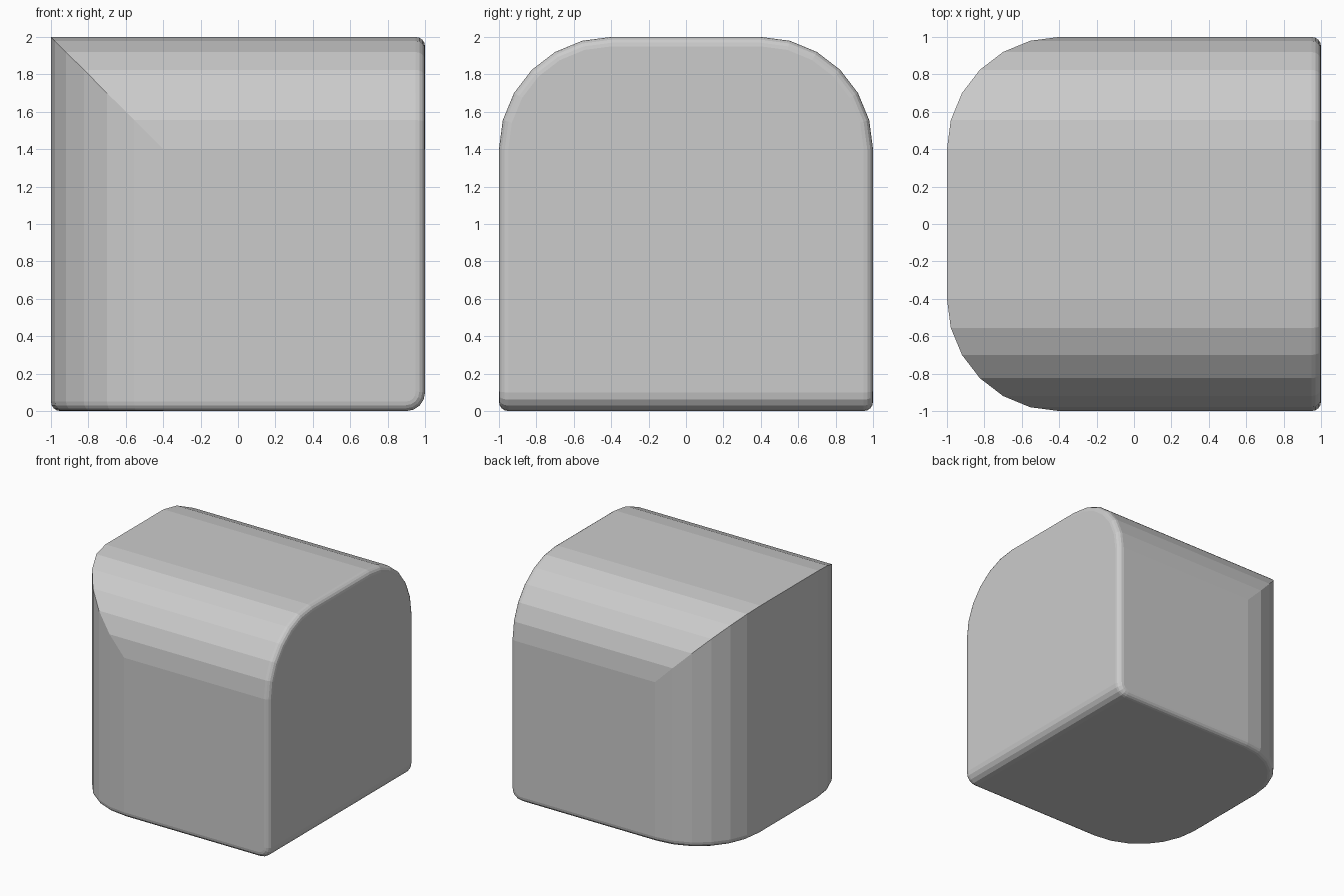
import bpy, bmesh
from math import sin, cos, pi
from mathutils import Vector

if "Cube" in bpy.data.objects:
    bpy.data.objects.remove(bpy.data.objects["Cube"])

bm = bmesh.new()
bmesh.ops.create_cube(bm, size=2)
bmesh.ops.translate(bm, verts=bm.verts, vec=(0, 0, 1))


def round_edge(corner, a, b, radius, segments):
    """Round the edge between outward directions a and b by slicing flat facets."""
    a, b = Vector(a), Vector(b)
    centre = Vector(corner) - (a + b) * radius
    step = pi / 2 / segments
    for i in range(segments):
        t0, t1 = i * step, (i + 1) * step
        p = centre + radius * (a * cos(t0) + b * sin(t0))
        mid = (t0 + t1) / 2
        cut = bmesh.ops.bisect_plane(
            bm, geom=bm.verts[:] + bm.edges[:] + bm.faces[:], dist=1e-5,
            plane_co=p, plane_no=a * cos(mid) + b * sin(mid), clear_outer=True)
        rim = [e for e in bm.edges if e.is_boundary]
        if rim:
            bmesh.ops.holes_fill(bm, edges=rim, sides=0)
        bmesh.ops.remove_doubles(bm, verts=bm.verts[:], dist=1e-5)


# Large rounds: left vertical edges and the top front/back edges (they meet in a mitre)
for s in (-1, 1):
    round_edge((-1, s, 0), (-1, 0, 0), (0, s, 0), 0.6, 6)
    round_edge((0, s, 2), (0, s, 0), (0, 0, 1), 0.6, 6)

# Medium round on the lower right edge
round_edge((1, 0, 0), (1, 0, 0), (0, 0, -1), 0.1, 4)
bmesh.ops.recalc_face_normals(bm, faces=bm.faces[:])

# Small round along the continuous rim; the upper left mitre stays sharp
rim = []
for e in bm.edges:
    m = (e.verts[0].co + e.verts[1].co) / 2
    mitre = abs(m.x + m.z - 1) < 0.01 and m.x < -0.3
    if e.calc_face_angle(0) > 1.2 and not mitre:
        rim.append(e)
bmesh.ops.bevel(bm, geom=rim, offset=0.05, offset_type='OFFSET', segments=4,
                profile=0.5, affect='EDGES', clamp_overlap=False)

mesh = bpy.data.meshes.new("rounded_block")
bm.to_mesh(mesh)
bm.free()
block = bpy.data.objects.new("rounded_block", mesh)
bpy.context.collection.objects.link(block)
